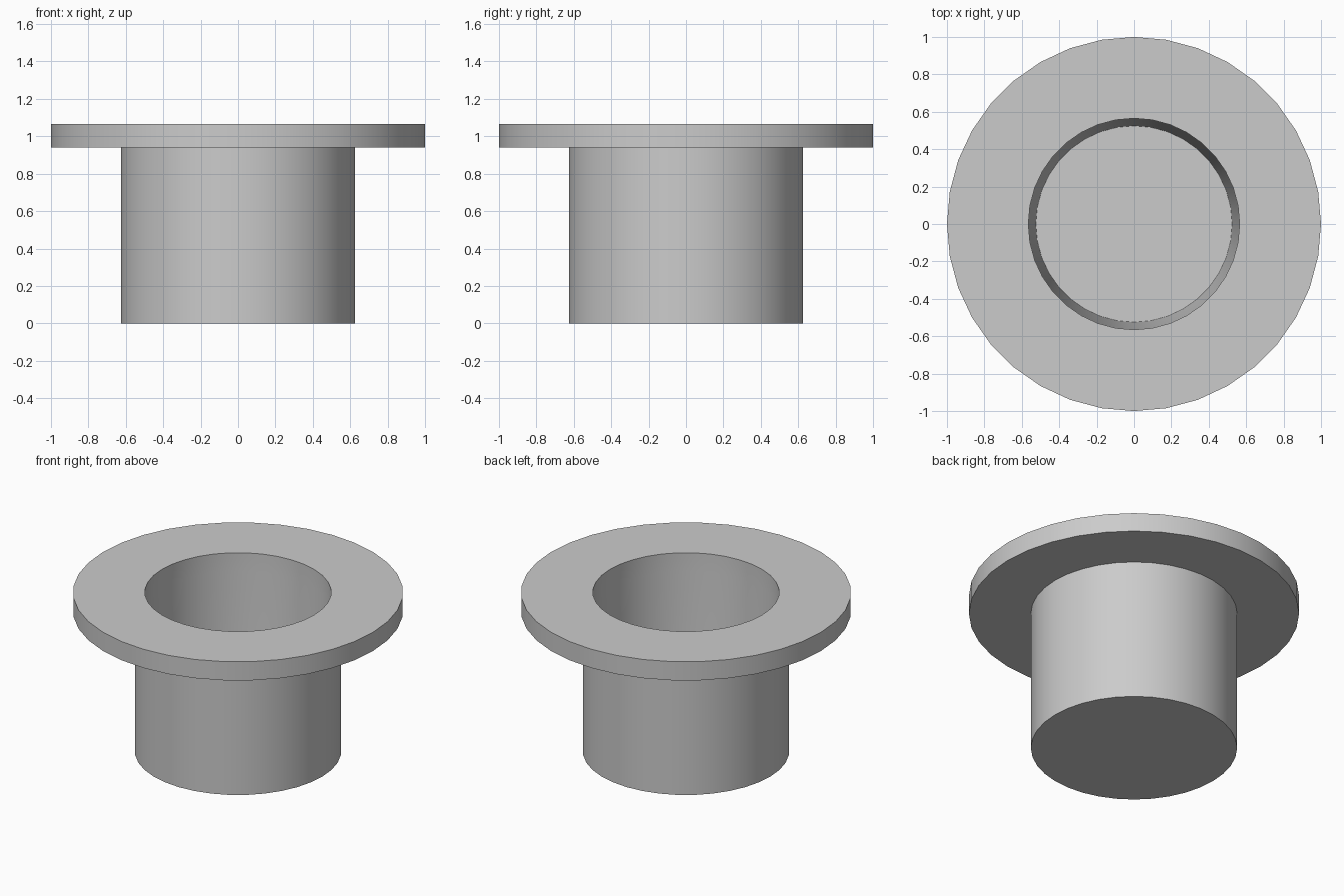
import bpy, bmesh
from math import sin, cos, tau

if "Cube" in bpy.data.objects:
    bpy.data.objects.remove(bpy.data.objects["Cube"])

SEGMENTS = 36


def lathe(name, profile):
    """Spin an (r, z) profile around z; points on the axis become flat caps."""
    bm = bmesh.new()
    rings = [[bm.verts.new((r * cos(tau * i / SEGMENTS), r * sin(tau * i / SEGMENTS), z))
              for i in range(SEGMENTS)] for r, z in profile]
    for a, b in zip(rings, rings[1:]):
        for i in range(SEGMENTS):
            j = (i + 1) % SEGMENTS
            bm.faces.new((a[i], a[j], b[j], b[i]))
    bm.faces.new(rings[0][::-1])
    bm.faces.new(rings[-1])
    bmesh.ops.recalc_face_normals(bm, faces=bm.faces)
    mesh = bpy.data.meshes.new(name)
    bm.to_mesh(mesh)
    bm.free()
    obj = bpy.data.objects.new(name, mesh)
    bpy.context.collection.objects.link(obj)
    bpy.ops.object.select_all(action='DESELECT')
    obj.select_set(True)
    bpy.context.view_layer.objects.active = obj
    bpy.ops.object.shade_smooth_by_angle()
    return obj


# Closed cup with wide flange: outside upward, over the rim, down the tapered bore
lathe("flanged_cup", [
    (0.625, 0.0), (0.625, 0.94),      # outer body wall
    (1.0, 0.94), (1.0, 1.065),        # flange
    (0.565, 1.065), (0.565, 0.94),    # straight rim of the bore
    (0.525, 0.06),                    # tapered bore down to the floor
])
